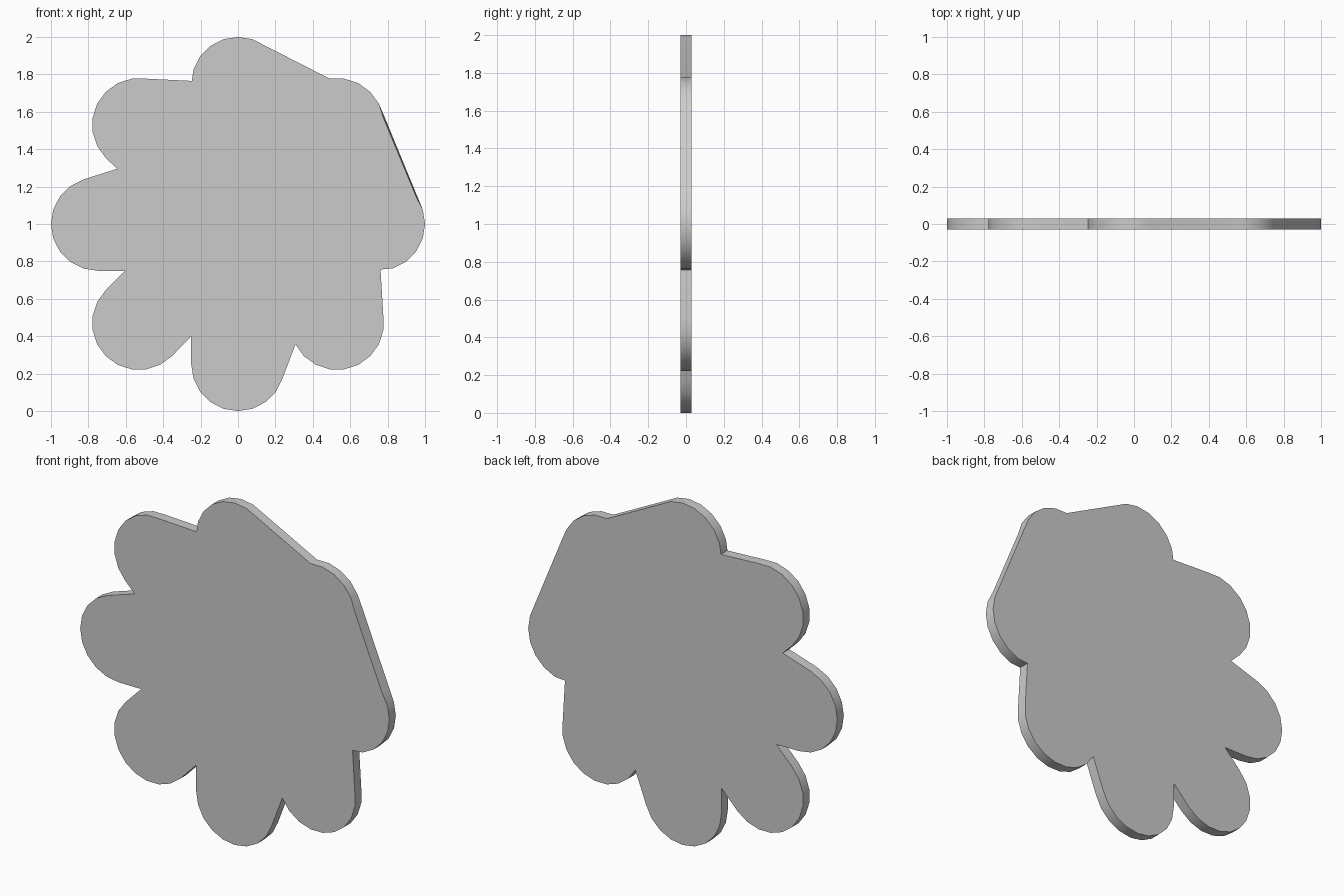
import bpy, bmesh
from math import sin, cos, radians

if "Cube" in bpy.data.objects:
    bpy.data.objects.remove(bpy.data.objects["Cube"])

R, D, HALF = 0.25, 0.53, 0.03   # petal radius, diagonal petal offset, half thickness


def arc(cx, cz, start, end):
    """Clockwise arc points at 18 degree steps, from start down to end."""
    return [(cx + R * cos(radians(a)), cz + R * sin(radians(a)))
            for a in range(start, end - 1, -18)]


# outline, clockwise from the top petal, with webs and notches between petals
outline = [(-0.247, 1.765)]
outline += arc(0, 1.75, 162, 72)            # top petal
outline += arc(D, 1 + D, 99, 9)             # upper right petal
i_web = len(outline) - 1
outline += [(0.952, 1.147)]                 # web to the right petal
outline += arc(0.75, 1, 18, -72)            # right petal
outline += [(0.762, 0.757)]
outline += arc(D, 1 - D, 9, -153)           # lower right petal
outline += arc(0, 0.25, -18, -180)          # bottom petal
outline += [(-0.25, 0.40)]
outline += arc(-D, 1 - D, -45, -225)        # lower left petal
outline += [(-0.605, 0.75)]
outline += arc(-0.75, 1, -90, -252)         # left petal
outline += [(-0.647, 1.295)]
outline += arc(-D, 1 + D, -135, -279)       # upper left petal

# the back of the upper right web bulges slightly further out
back = list(outline)
back[i_web] = (0.785, 1.569)
back[i_web + 1] = (0.959, 1.147)

bm = bmesh.new()
front_v = [bm.verts.new((x, -HALF, z)) for x, z in outline]
back_v = [bm.verts.new((x, HALF, z)) for x, z in back]
bm.faces.new(front_v)
bm.faces.new(back_v[::-1])
n = len(outline)
for i in range(n):
    j = (i + 1) % n
    bm.faces.new((front_v[i], back_v[i], back_v[j], front_v[j]))
bmesh.ops.recalc_face_normals(bm, faces=bm.faces)
mesh = bpy.data.meshes.new("flower_plate")
bm.to_mesh(mesh)
bm.free()

plate = bpy.data.objects.new("flower_plate", mesh)
bpy.context.collection.objects.link(plate)
bpy.context.view_layer.objects.active = plate
plate.select_set(True)
bpy.ops.object.shade_smooth_by_angle(angle=radians(30))
